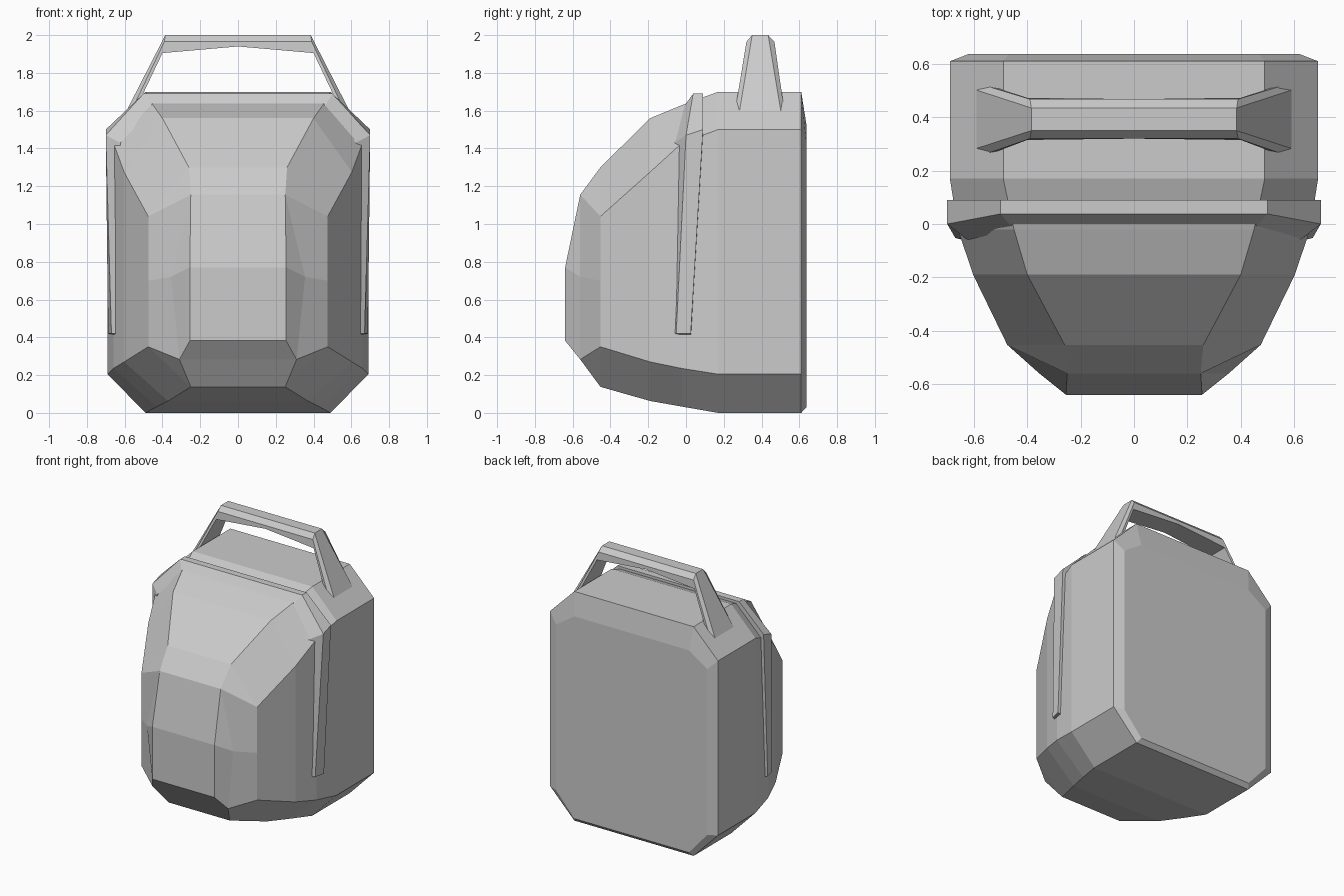
import bpy, bmesh

if "Cube" in bpy.data.objects:
    bpy.data.objects.remove(bpy.data.objects["Cube"])


def loft(name, sections):
    """Skin closed cross-sections one after another and cap both ends."""
    bm = bmesh.new()
    rings = [[bm.verts.new(p) for p in s] for s in sections]
    n = len(rings[0])
    for a, b in zip(rings, rings[1:]):
        for i in range(n):
            j = (i + 1) % n
            bm.faces.new((a[i], a[j], b[j], b[i]))
    bm.faces.new(rings[0])
    bm.faces.new(rings[-1])
    bmesh.ops.remove_doubles(bm, verts=bm.verts, dist=0.0005)
    bmesh.ops.recalc_face_normals(bm, faces=bm.faces)
    mesh = bpy.data.meshes.new(name)
    bm.to_mesh(mesh)
    bm.free()
    obj = bpy.data.objects.new(name, mesh)
    bpy.context.collection.objects.link(obj)
    return obj


def flip(section):
    return [(-x, y, z) for x, y, z in section]


def ring(y, half):
    """Full cross-section at depth y from its right half, bottom to top."""
    return [(x, y, z) for x, z in half] + [(-x, y, z) for x, z in reversed(half)]


def octagon(w, cb, ct, zb, zlow, zmid, zup, zt):
    return [(cb, zb), (w, zlow), (w, zmid), (w, zup), (ct, zt)]


# Bag body: chamfered sections from the back panel to the rounded front pocket
loft("bag_body", [
    ring(0.637, octagon(0.62, 0.47, 0.47, 0.03, 0.20, 0.80, 1.43, 1.53)),
    ring(0.61, octagon(0.69, 0.49, 0.49, 0.0, 0.205, 0.80, 1.50, 1.70)),
    ring(0.17, octagon(0.69, 0.49, 0.49, 0.0, 0.205, 0.80, 1.50, 1.70)),
    ring(-0.02, octagon(0.66, 0.43, 0.45, 0.033, 0.235, 0.77, 1.43, 1.63)),
    ring(-0.19, octagon(0.603, 0.37, 0.40, 0.063, 0.27, 0.74, 1.275, 1.56)),
    ring(-0.453, octagon(0.475, 0.25, 0.26, 0.138, 0.35, 0.70, 1.04, 1.30)),
    ring(-0.56, [(0.31, 0.283), (0.31, 0.283), (0.355, 0.72), (0.25, 1.155), (0.25, 1.155)]),
    ring(-0.64, [(0.255, 0.382)] * 2 + [(0.255, 0.77)] * 3),
])

# Raised band over the top, tapering down both sides
band_top = [(0.50, 0.038, 1.69), (0.50, 0.09, 1.69), (0.47, 0.09, 1.60), (0.45, -0.02, 1.61)]
band_corner = [(0.70, 0.0, 1.47), (0.70, 0.09, 1.50), (0.60, 0.09, 1.43), (0.622, -0.06, 1.43)]
band_end = [(0.670, -0.052, 0.42), (0.688, 0.025, 0.42), (0.62, 0.03, 0.40), (0.64, -0.06, 0.42)]
half = [band_end, band_corner, band_top]
loft("raised_band", half + [flip(s) for s in reversed(half)])


# Carry handle: bevelled bar with two splayed legs
def handle_section(outer, mid, inner):
    """Each argument is x, z, y front, y back."""
    return [(x, f, z) for x, z, f, b in (outer, mid, inner)] + \
           [(x, b, z) for x, z, f, b in (inner, mid, outer)]


leg_foot = handle_section((0.60, 1.58, 0.28, 0.505), (0.578, 1.57, 0.255, 0.525), (0.545, 1.60, 0.26, 0.52))
bar_end = handle_section((0.385, 2.0, 0.35, 0.435), (0.39, 1.965, 0.32, 0.468), (0.40, 1.905, 0.315, 0.473))
bar_mid = handle_section((0, 2.0, 0.35, 0.435), (0, 1.965, 0.32, 0.468), (0, 1.94, 0.32, 0.468))
loft("carry_handle", [leg_foot, bar_end, bar_mid, flip(bar_end), flip(leg_foot)])
